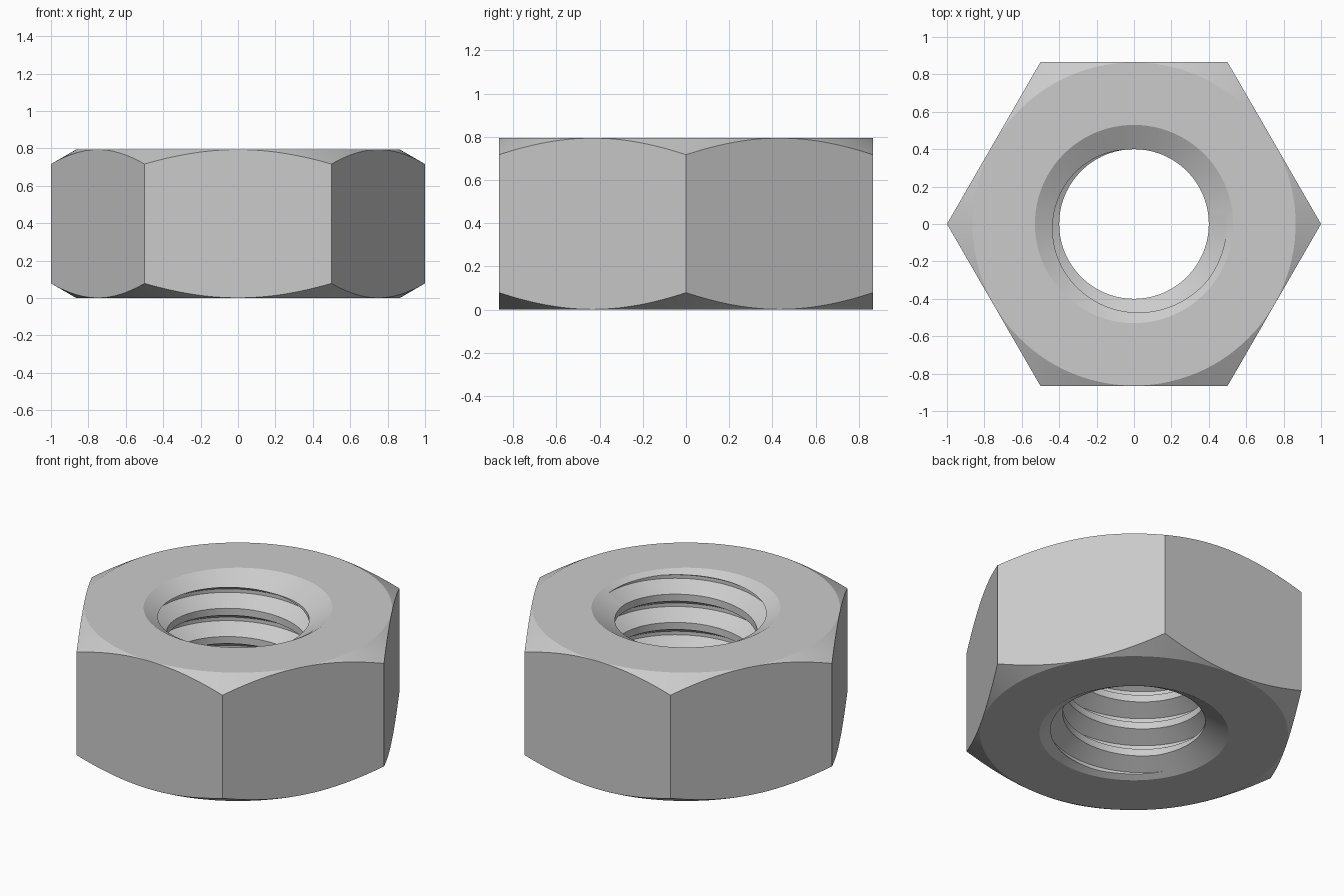
import bpy, bmesh
from math import sin, cos, pi, radians, sqrt, tan

if "Cube" in bpy.data.objects:
    bpy.data.objects.remove(bpy.data.objects["Cube"])

H = 0.795                 # nut height
APOTHEM = sqrt(3) / 2
MINOR, PITCH = 0.40, 0.175
MAJOR = MINOR + 0.541 * PITCH
SINK = 0.53               # countersink mouth radius
SLOPE = tan(radians(30))
SEG = 96


def make_object(name, rings, closed_path):
    """Skin a list of equal rings; join end to start, or cap both ends."""
    bm = bmesh.new()
    loops = [[bm.verts.new(p) for p in ring] for ring in rings]
    n = len(loops[0])
    pairs = list(zip(loops, loops[1:]))
    if closed_path:
        pairs.append((loops[-1], loops[0]))
    for a, b in pairs:
        for i in range(n):
            j = (i + 1) % n
            bm.faces.new((a[i], a[j], b[j], b[i]))
    if not closed_path:
        bm.faces.new(loops[0])
        bm.faces.new(loops[-1])
    bmesh.ops.recalc_face_normals(bm, faces=bm.faces[:])
    mesh = bpy.data.meshes.new(name)
    bm.to_mesh(mesh)
    bm.free()
    ob = bpy.data.objects.new(name, mesh)
    bpy.context.collection.objects.link(ob)
    return ob


def turned(name, profile, sides=SEG):
    """Solid of revolution from (radius, z) points."""
    return make_object(name, [[(r * cos(2 * pi * i / sides), r * sin(2 * pi * i / sides), z)
                               for i in range(sides)] for r, z in profile], False)


def boolean(target, cutter, operation):
    cutter.hide_render = True
    mod = target.modifiers.new(cutter.name, 'BOOLEAN')
    mod.operation, mod.object, mod.solver = operation, cutter, 'EXACT'
    bpy.context.view_layer.objects.active = target
    bpy.ops.object.modifier_apply(modifier=mod.name)
    bpy.data.objects.remove(cutter)


# Hexagonal body
nut = turned("hex_nut", [(1, 0), (1, H)], 6)

# Conical chamfer on the outer corners, top and bottom
r0, out = APOTHEM - 0.002, 0.18
boolean(nut, turned("corner_chamfer", [(r0, 0), (r0 + out, out * SLOPE),
                                       (r0 + out, H - out * SLOPE), (r0, H)], 192), 'INTERSECT')

# Bore with a countersink at both ends
d, e = (SINK - MINOR) * SLOPE, 0.02
boolean(nut, turned("bore", [(SINK + e / SLOPE, -e), (MINOR, d), (MINOR, H - d),
                             (SINK + e / SLOPE, H + e)]), 'DIFFERENCE')

# Right-handed thread groove swept along a helix
inner = MINOR - 0.02
half_root = PITCH / 16 + (MAJOR - MAJOR) * SLOPE
half_root = PITCH * 0.375 - (MAJOR - MINOR) * SLOPE
half_in = PITCH * 0.375 + 0.02 * SLOPE
section = [(inner, -half_in), (MAJOR, -half_root), (MAJOR, half_root), (inner, half_in)]
start = radians(97)
z_ref = H - d - PITCH * 0.375
rings = []
for i in range(-6 * SEG, 2 * SEG + 1):
    t = 2 * pi * (i + 0.37) / SEG
    z = z_ref + PITCH * t / (2 * pi)
    if -0.15 < z < H + 0.15:
        rings.append([(r * cos(start + t), r * sin(start + t), z + dz) for r, dz in section])
boolean(nut, make_object("thread_groove", rings, False), 'DIFFERENCE')

# Smooth cones and threads, sharp edges elsewhere
nut.select_set(True)
bpy.context.view_layer.objects.active = nut
bpy.ops.object.shade_smooth_by_angle(angle=radians(20))
